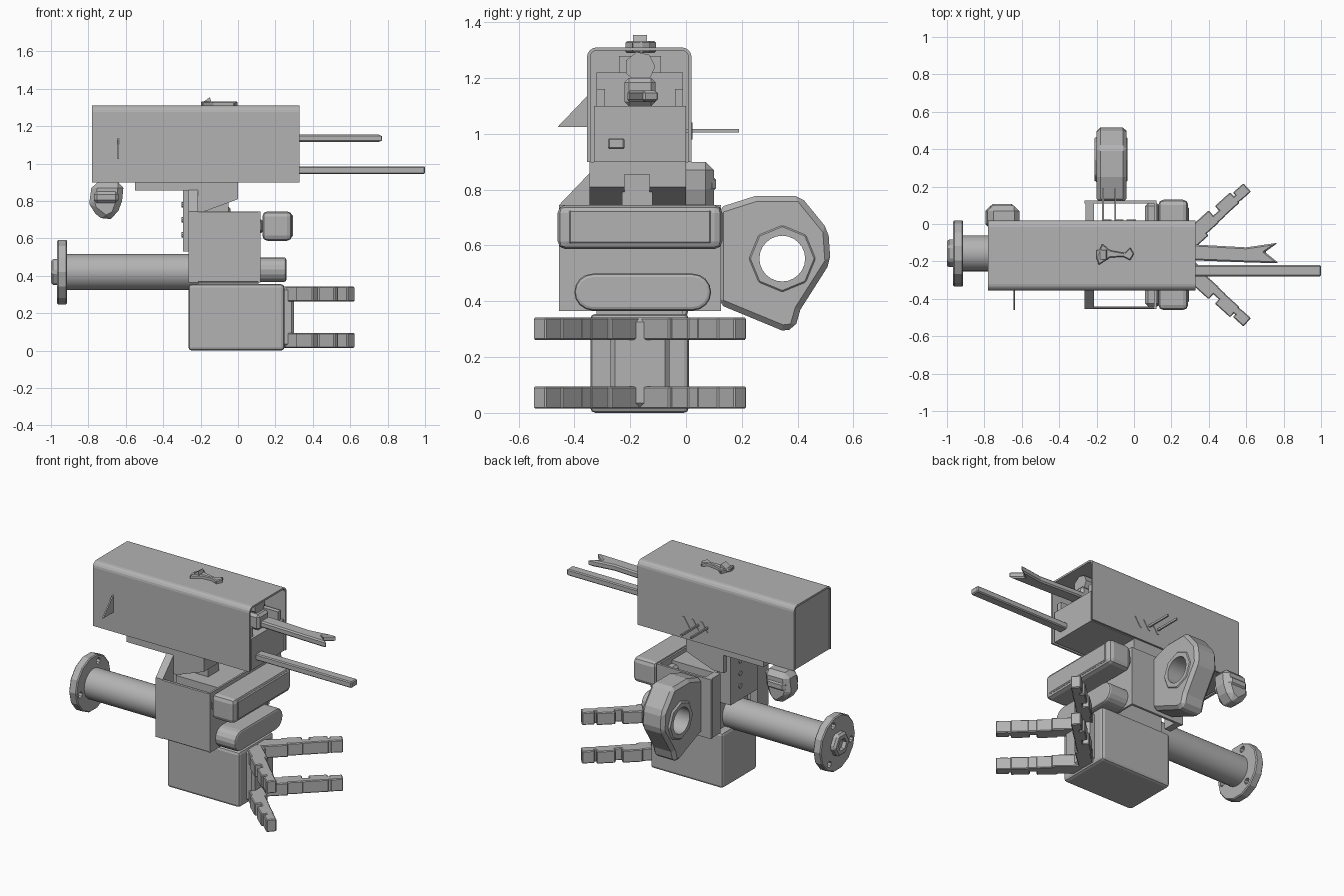
import bpy, bmesh, math
from mathutils import Matrix, Vector

if "Cube" in bpy.data.objects:
    bpy.data.objects.remove(bpy.data.objects["Cube"])

GREY = (0.45, 0.45, 0.45, 1)
grey = bpy.data.materials.new("plain grey")
grey.use_nodes = True
grey.diffuse_color = GREY
grey.node_tree.nodes["Principled BSDF"].inputs["Base Color"].default_value = GREY

MID = -0.165  # centre plane of the arm in y


def finish(name, bm, bevel=0, segments=2):
    bmesh.ops.recalc_face_normals(bm, faces=bm.faces)
    mesh = bpy.data.meshes.new(name)
    bm.to_mesh(mesh)
    bm.free()
    mesh.materials.append(grey)
    ob = bpy.data.objects.new(name, mesh)
    bpy.context.collection.objects.link(ob)
    if bevel:
        mod = ob.modifiers.new("bevel", "BEVEL")
        mod.width, mod.segments = bevel, segments
    return ob


def prism(name, pts, axis, a, b, bevel=0, segments=2):
    """Extrude a 2D outline along an axis from a to b."""
    def place(p, d):
        return {"x": (d, *p), "y": (p[0], d, p[1]), "z": (*p, d)}[axis]
    bm = bmesh.new()
    lo = [bm.verts.new(place(p, a)) for p in pts]
    hi = [bm.verts.new(place(p, b)) for p in pts]
    bm.faces.new(lo)
    bm.faces.new(hi)
    for i in range(len(pts)):
        j = (i + 1) % len(pts)
        bm.faces.new((lo[i], lo[j], hi[j], hi[i]))
    return finish(name, bm, bevel, segments)


def box(name, x, y, z, bevel=0, segments=2):
    pts = [(y[0], z[0]), (y[1], z[0]), (y[1], z[1]), (y[0], z[1])]
    return prism(name, pts, "x", x[0], x[1], bevel, segments)


def arc(cy, cz, r, start, end, n):
    angles = [math.radians(start + (end - start) * i / n) for i in range(n + 1)]
    return [(cy + r * math.cos(t), cz + r * math.sin(t)) for t in angles]


def disc(name, cy, cz, r, a, b, sides, bevel=0):
    ob = prism(name, arc(cy, cz, r, 0, 360 - 360 / sides, sides - 1), "x", a, b, bevel, 1)
    if sides > 20:
        select(ob)
        bpy.ops.object.shade_smooth_by_angle(angle=math.radians(30))
    return ob


def select(ob):
    bpy.ops.object.select_all(action="DESELECT")
    ob.select_set(True)
    bpy.context.view_layer.objects.active = ob


def cut(ob, cutter):
    mod = ob.modifiers.new("hole", "BOOLEAN")
    mod.object, mod.solver = cutter, "EXACT"
    select(ob)
    for m in list(ob.modifiers):
        bpy.ops.object.modifier_apply(modifier=m.name)
    bpy.data.objects.remove(cutter)


# Upper housing: thin sleeve, open at the bottom and the +x end
def arch(inset):
    r = 0.035 - inset
    return ([(0.02 - inset, 0.9)] + arc(-0.015, 1.275, r, 0, 90, 4)
            + arc(-0.32, 1.275, r, 90, 180, 4) + [(-0.355 + inset, 0.9)])


outer, inner = arch(0), arch(0.012)
prism("housing_sleeve", outer + inner[::-1], "x", -0.78, 0.33)
prism("housing_end_cap", inner, "x", -0.775, -0.76)

# Mechanism inside the housing
box("housing_core", (-0.75, 0.325), (-0.33, 0), (0.9, 1.1))
box("core_upper", (-0.7, 0.2), (-0.32, -0.01), (1.1, 1.22))
box("core_ridge", (-0.7, 0.1), (-0.24, -0.09), (1.22, 1.28))
box("core_carrier", (0.2, 0.3), (-0.22, -0.11), (1.1, 1.2), 0.015, 1)
disc("core_roller", MID, 1.24, 0.055, 0.18, 0.27, 7)
for side in (-1, 1):
    box("core_bracket", (0.2, 0.31), (MID + side * 0.14 - 0.015, MID + side * 0.14 + 0.015),
        (1.1, 1.16))

# Forward rods
box("long_rod", (0.2, 1.0), (-0.28, -0.22), (0.945, 0.985), 0.006, 1)
prism("notched_blade", [(0.2, -0.11), (0.33, -0.11), (0.6, -0.125), (0.77, -0.1),
                        (0.7, -0.15), (0.775, -0.21), (0.6, -0.205), (0.2, -0.19)],
      "z", 1.115, 1.155, 0.008, 1)

# Hook on the roof, fin on the front and pins on the back
prism("roof_hook", [(-0.2, -0.175), (-0.17, -0.105), (-0.13, -0.14), (-0.05, -0.155),
                    (-0.02, -0.125), (0, -0.16), (-0.02, -0.195), (-0.06, -0.175),
                    (-0.13, -0.18), (-0.19, -0.22)], "z", 1.29, 1.332, 0.005, 1)
prism("roof_hook_tip", [(-0.2, 1.32), (-0.15, 1.355), (-0.14, 1.32)], "y", -0.19, -0.14)
prism("side_fin", [(-0.35, 1.14), (-0.46, 1.025), (-0.35, 1.025)], "x", -0.643, -0.635)
for x in (-0.166, -0.1):
    box("back_pin", (x - 0.005, x + 0.005), (0, 0.19), (1.005, 1.018))
for i in range(3):
    x = -0.17 + i * 0.065
    prism("back_slot_rim", [(x, 0.98), (x + 0.012, 0.98), (x + 0.05, 1.04), (x + 0.038, 1.04)],
          "y", 0.018, 0.024)

# Bent claw under the rear of the housing
prism("rear_claw", [(-0.78, 0.9), (-0.66, 0.9), (-0.61, 0.9), (-0.62, 0.8), (-0.65, 0.72),
                    (-0.71, 0.69), (-0.785, 0.75), (-0.795, 0.79)],
      "y", -0.03, 0.1, 0.03, 1)
box("claw_mount", (-0.77, -0.64), (-0.05, 0.108), (0.79, 0.85), 0.015, 1)

# Neck between housing and body
box("neck_plate", (-0.55, 0), (-0.345, 0), (0.855, 0.9))
for y in ((-0.345, -0.22), (-0.13, 0)):
    prism("neck_yoke", [(-0.265, 0.74), (-0.19, 0.74), (0, 0.81), (0, 0.86), (-0.265, 0.86)],
          "y", *y)
box("neck_web", (-0.2, -0.05), (-0.23, -0.12), (0.7, 0.86))
box("neck_column", (-0.295, -0.2), (-0.3, -0.03), (0.53, 0.9))
for z in (0.62, 0.7, 0.78):
    disc("column_bolt", MID + 0.04, z, 0.015, -0.302, -0.29, 8)
prism("neck_gusset", [(-0.455, 0.365), (-0.345, 0.365), (-0.345, 0.86), (-0.455, 0.745)],
      "x", -0.265, -0.215)
box("rear_tab", (-0.26, -0.215), (0.02, 0.125), (0.365, 0.745))

# Middle body: folded sheet, open above, below and behind
box("body_front_plate", (-0.265, 0.12), (-0.455, -0.44), (0.365, 0.745), 0.005, 1)
box("body_back_plate", (-0.265, 0.12), (0.11, 0.125), (0.365, 0.745))
box("body_end_plate", (0.108, 0.12), (-0.455, 0.125), (0.365, 0.745))
box("body_core", (-0.215, 0.11), (-0.32, -0.01), (0.355, 0.72))

# Bumper and pill-shaped pad on the +x face
box("bumper", (0.13, 0.29), (-0.46, 0.13), (0.587, 0.745), 0.028, 2)
box("bumper_panel", (0.28, 0.294), (-0.42, 0.09), (0.607, 0.727), 0.006, 1)
box("bumper_joint", (0.06, 0.14), (-0.44, 0.11), (0.63, 0.7), 0.015, 1)
r = 0.066
prism("pill_pad", arc(0.09 - r, 0.433, r, -90, 90, 8) + arc(-0.4 + r, 0.433, r, 90, 270, 8),
      "x", 0.11, 0.258, 0.012, 2)

# Ring bracket on the back
ring = prism("ring_bracket", [(0.115, 0.735), (0.25, 0.778), (0.41, 0.778), (0.51, 0.655),
                              (0.518, 0.54), (0.41, 0.37), (0.39, 0.3), (0.345, 0.295),
                              (0.115, 0.39)], "x", -0.2, -0.04, 0.02, 1)
cut(ring, disc("ring_hole_cutter", 0.345, 0.553, 0.082, -0.5, 0.3, 24))
collar = disc("ring_collar", 0.345, 0.553, 0.125, -0.21, -0.035, 8, 0.01)
cut(collar, disc("collar_hole_cutter", 0.345, 0.553, 0.082, -0.5, 0.3, 24))

# Rear tube with flange and nut
disc("rear_tube", -0.157, 0.42, 0.096, -0.95, -0.2, 32)
flange = disc("tube_flange", -0.157, 0.42, 0.177, -0.967, -0.913, 14, 0.006)
for t in (70, 190, 310):
    t = math.radians(t)
    cut(flange, disc("bolt_hole_cutter", -0.157 + 0.135 * math.cos(t),
                     0.42 + 0.135 * math.sin(t), 0.02, -1.1, -0.8, 8))
nut = disc("tube_nut", -0.157, 0.42, 0.08, -1.0, -0.95, 6, 0.012)
cut(nut, disc("nut_hole_cutter", -0.157, 0.42, 0.04, -1.1, -0.975, 6))

# Palm block
box("palm", (-0.265, 0.248), (-0.343, 0.01), (0, 0.355), 0.018, 2)
box("palm_knuckle", (0.23, 0.3), (-0.27, -0.06), (0.02, 0.34), 0.015, 1)

# Four jointed fingers: mirrored pairs on two levels
for z in (0.015, 0.262):
    for side in (-1, 1):
        turn = (Matrix.Translation((0.25, MID + side * 0.03, 0))
                @ Matrix.Rotation(side * math.radians(42), 4, "Z"))
        for start, end, shift, width in ((-0.02, 0.16, 0, 0.09), (0.13, 0.25, 0.012, 0.085),
                                         (0.24, 0.30, -0.005, 0.045), (0.29, 0.40, 0.012, 0.075),
                                         (0.39, 0.425, 0, 0.04), (0.41, 0.485, 0.008, 0.06)):
            y = side * shift
            seg = box("finger_segment", (start, end), (y - width / 2, y + width / 2),
                      (z, z + 0.08), 0.005, 1)
            seg.data.transform(turn)
